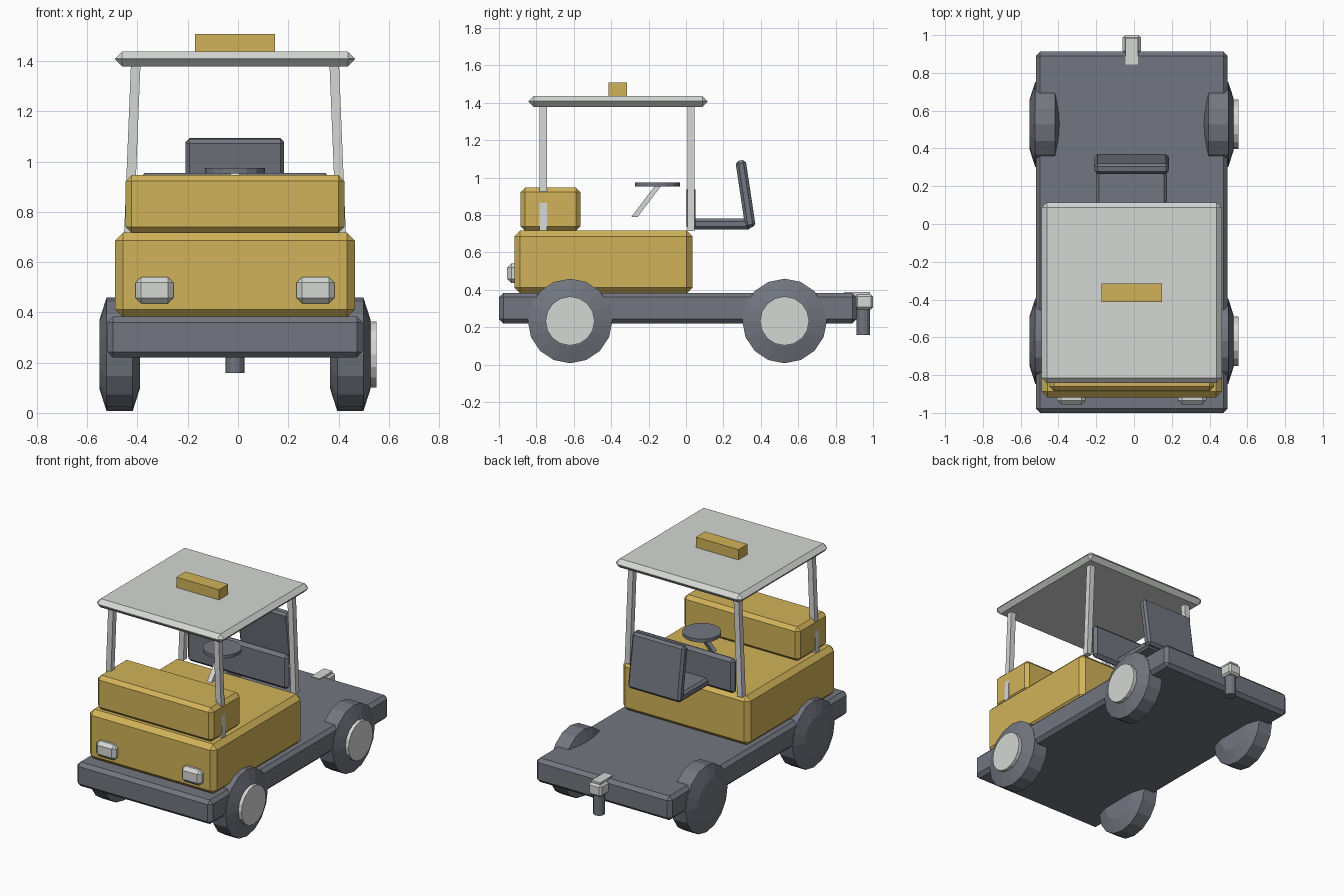
import bpy, bmesh, math
from mathutils import Vector, Matrix

if "Cube" in bpy.data.objects:
    bpy.data.objects.remove(bpy.data.objects["Cube"])

CX = -0.012  # centre line of the vehicle


def material(name, rgb):
    m = bpy.data.materials.new(name)
    m.diffuse_color = (*rgb, 1)
    m.use_nodes = True
    m.node_tree.nodes["Principled BSDF"].inputs["Base Color"].default_value = m.diffuse_color
    return m


YELLOW = material("yellow_paint", (0.64, 0.45, 0.10))
LIGHT = material("light_grey", (0.66, 0.68, 0.66))
DARK = material("dark_grey", (0.17, 0.18, 0.215))


def finish(name, bm, mat):
    bmesh.ops.recalc_face_normals(bm, faces=bm.faces[:])
    me = bpy.data.meshes.new(name)
    bm.to_mesh(me)
    bm.free()
    me.materials.append(mat)
    ob = bpy.data.objects.new(name, me)
    bpy.context.collection.objects.link(ob)
    return ob


def box(name, mat, x, y, z, bevel=0.0):
    """Chamfered box from (min, max) ranges."""
    bm = bmesh.new()
    bmesh.ops.create_cube(bm, size=1)
    for v in bm.verts:
        v.co = Vector([r[0] if c < 0 else r[1] for c, r in zip(v.co, (x, y, z))])
    if bevel:
        bmesh.ops.bevel(bm, geom=bm.edges[:], offset=bevel, segments=1,
                        affect='EDGES', clamp_overlap=True)
    return finish(name, bm, mat)


def strut(name, mat, a, b, w):
    """Square bar with horizontal ends running from a to b."""
    bm = bmesh.new()
    bmesh.ops.create_cube(bm, size=1)
    for v in bm.verts:
        end = a if v.co.z < 0 else b
        v.co = Vector(end) + Vector((v.co.x * w, v.co.y * w, 0))
    return finish(name, bm, mat)


def lathe(name, mat, centre, profile, sides, axis='Z'):
    """Solid of revolution from (offset along axis, radius) rings."""
    bm = bmesh.new()
    rings = []
    for h, r in profile:
        rings.append([bm.verts.new((r * math.sin(2 * math.pi * i / sides),
                                    r * math.cos(2 * math.pi * i / sides), h))
                      for i in range(sides)])
    for lo, hi in zip(rings, rings[1:]):
        for i in range(sides):
            j = (i + 1) % sides
            bm.faces.new((lo[i], lo[j], hi[j], hi[i]))
    bm.faces.new(rings[0])
    bm.faces.new(rings[-1])
    if axis == 'X':  # height -> x, local y -> z
        bm.transform(Matrix(((0, 0, 1, 0), (1, 0, 0, 0), (0, 1, 0, 0), (0, 0, 0, 1))))
    bm.transform(Matrix.Translation(centre))
    return finish(name, bm, mat)


def sym(half):
    return (CX - half, CX + half)


# Chassis, body and hood
box("chassis", DARK, sym(0.508), (-1.0, 0.912), (0.22, 0.383), 0.023)
box("body", YELLOW, sym(0.477), (-0.918, 0.035), (0.38, 0.717), 0.031)
box("hood", YELLOW, sym(0.435), (-0.885, -0.565), (0.715, 0.946), 0.024)

# Roof and beacon
box("roof", LIGHT, sym(0.477), (-0.842, 0.115), (1.378, 1.437), 0.028)
box("beacon", YELLOW, (-0.172, 0.147), (-0.414, -0.315), (1.435, 1.507))

# Leaning roof posts and headlights
for s, side in ((-1, "left"), (1, "right")):
    for y, end in ((-0.763, "front"), (0.026, "rear")):
        strut(f"{end}_post_{side}", LIGHT, (CX + s * 0.422, y, 0.715),
              (CX + s * 0.395, y, 1.385), 0.038)
    hx = CX + s * 0.32
    box(f"headlight_{side}", LIGHT, (hx - 0.076, hx + 0.076),
        (-0.956, -0.89), (0.436, 0.54), 0.022)

# Panel between the rear posts
box("rear_panel", DARK, sym(0.378), (0.003, 0.05), (0.72, 0.955), 0.02)

# Seat and reclined backrest
box("seat", DARK, sym(0.187), (0.005, 0.35), (0.722, 0.78), 0.015)
back = box("backrest", DARK, sym(0.196), (-0.028, 0.028), (0.0, 0.362), 0.015)
back.data.transform(Matrix.Translation((0, 0.345, 0.733)) @ Matrix.Rotation(math.radians(8.5), 4, 'X'))

# Steering wheel and column
lathe("steering_wheel", DARK, (CX, -0.152, 0.963), [(-0.011, 0.12), (0.011, 0.12)], 16)
strut("steering_column", LIGHT, (CX, -0.275, 0.79), (CX, -0.15, 0.955), 0.034)

# Wheels; hubcaps on the right side only
tyre = [(-0.081, 0.135), (-0.052, 0.226), (0.052, 0.226), (0.081, 0.135)]
for y, end in ((-0.62, "front"), (0.527, "rear")):
    for s, side in ((-1, "left"), (1, "right")):
        lathe(f"{end}_wheel_{side}", DARK, (CX + s * 0.459, y, 0.233), tyre, 16, 'X')
    lathe(f"{end}_hubcap", LIGHT, (0.53, y, 0.233), [(-0.01, 0.131), (0.022, 0.131)], 16, 'X')

# Tow hitch
box("hitch_block", LIGHT, sym(0.048), (0.905, 1.0), (0.295, 0.375), 0.012)
box("hitch_plate", LIGHT, sym(0.033), (0.845, 0.985), (0.36, 0.388))
lathe("hitch_pin", DARK, (CX, 0.948, 0.0), [(0.158, 0.037), (0.3, 0.037)], 12)
